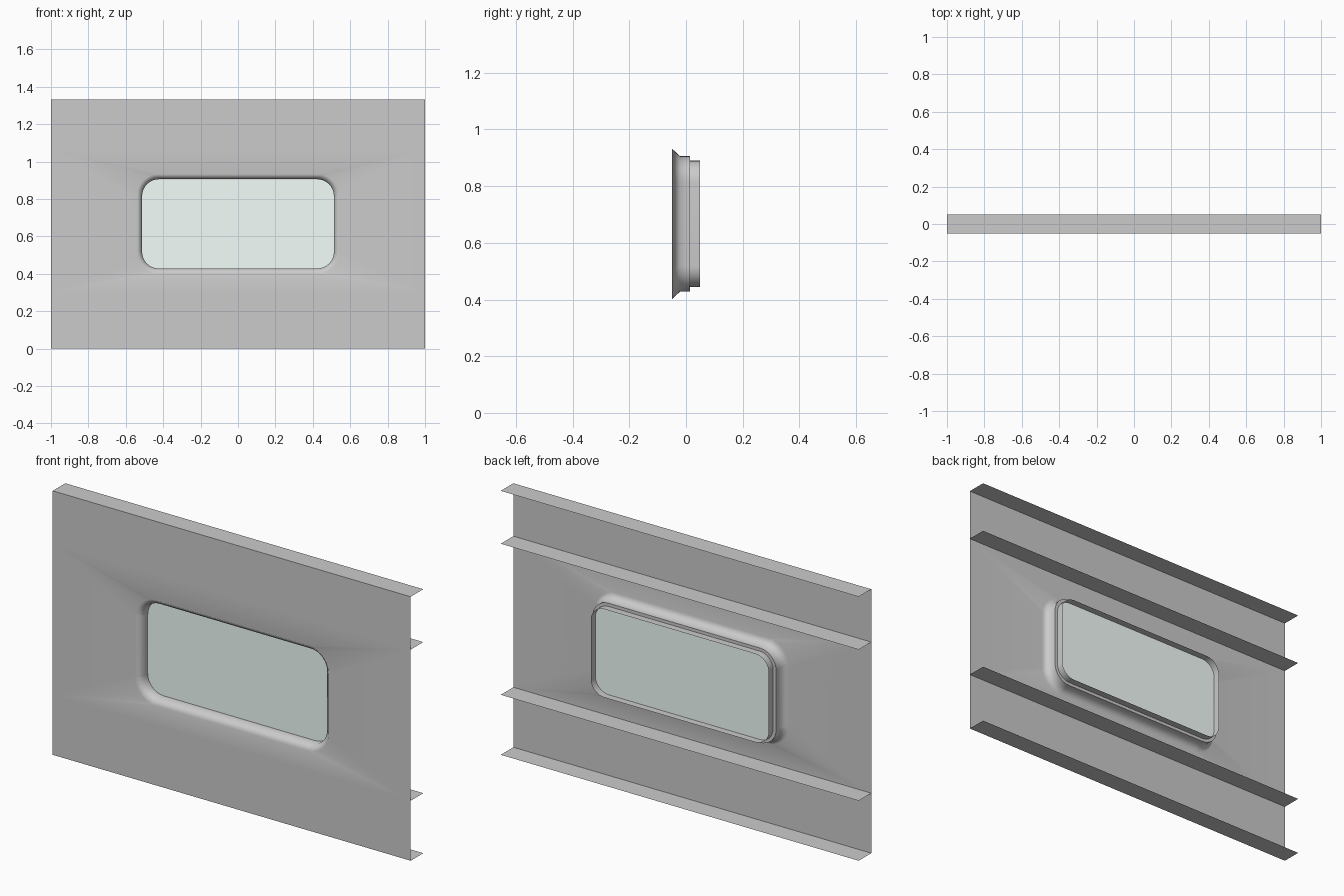
import bpy, bmesh, math

if "Cube" in bpy.data.objects:
    bpy.data.objects.remove(bpy.data.objects["Cube"])

CZ = 0.667            # window centre height
FRONT, BACK = -0.05, 0.05
H = 1.333
LOW, HIGH = 0.303, 1.066   # middle stringer heights
SEG = 8


def rounded(hw, hh, r, y):
    """Rounded rectangle points in the xz plane at depth y."""
    pts = []
    for k, (sx, sz) in enumerate([(1, 1), (-1, 1), (-1, -1), (1, -1)]):
        for i in range(SEG + 1):
            a = math.pi / 2 * (k + i / SEG)
            pts.append((sx * (hw - r) + r * math.cos(a), y,
                        CZ + sz * (hh - r) + r * math.sin(a)))
    return pts


def finish(name, bm, angle=60, weighted=False):
    me = bpy.data.meshes.new(name)
    bm.to_mesh(me)
    bm.free()
    ob = bpy.data.objects.new(name, me)
    bpy.context.collection.objects.link(ob)
    bpy.ops.object.select_all(action='DESELECT')
    ob.select_set(True)
    bpy.context.view_layer.objects.active = ob
    bpy.ops.object.shade_smooth_by_angle(angle=math.radians(angle))
    if weighted:
        mod = ob.modifiers.new("weighted", 'WEIGHTED_NORMAL')
        mod.keep_sharp = True
    return ob


def bridge(bm, a, b):
    n = len(a)
    for i in range(n):
        j = (i + 1) % n
        bm.faces.new((a[i], a[j], b[j], b[i]))


# Wall sheet with the pressed window recess
bm = bmesh.new()
rings = [[bm.verts.new(p) for p in rounded(*s)] for s in [
    (0.541, 0.266, 0.115, FRONT),
    (0.513, 0.239, 0.09, -0.021),
    (0.513, 0.239, 0.09, 0.014)]]
for a, b in zip(rings, rings[1:]):
    bridge(bm, a, b)
corners = [bm.verts.new((x, FRONT, z)) for x, z in
           [(1, HIGH), (-1, HIGH), (-1, LOW), (1, LOW)]]
hole, n = rings[0], SEG + 1
for k in range(4):
    arc = hole[k * n:(k + 1) * n]
    for p, q in zip(arc, arc[1:]):
        bm.faces.new((corners[k], q, p))
    nxt = (k + 1) % 4
    bm.faces.new((corners[k], corners[nxt], hole[nxt * n], arc[-1]))
# Plain strips above and below
for z, (l, r) in ((H, (1, 0)), (0, (2, 3))):
    a = bm.verts.new((-1, FRONT, z))
    b = bm.verts.new((1, FRONT, z))
    bm.faces.new((corners[l], corners[r], b, a))
bmesh.ops.recalc_face_normals(bm, faces=bm.faces)
bm.normal_update()
if max(bm.faces, key=lambda f: f.calc_area()).normal.y > 0:
    bmesh.ops.reverse_faces(bm, faces=bm.faces)
finish("wall_sheet", bm, 60, True)

# Horizontal stringers behind the sheet
for i, z in enumerate((0, LOW, HIGH, H)):
    bm = bmesh.new()
    bm.faces.new([bm.verts.new(p) for p in
                  [(-1, FRONT, z), (1, FRONT, z), (1, BACK, z), (-1, BACK, z)]])
    finish(f"stringer_{i + 1}", bm)

# Window frame: flat step and rear collar
bm = bmesh.new()
rings = [[bm.verts.new(p) for p in rounded(*s)] for s in [
    (0.513, 0.239, 0.09, 0.014),
    (0.497, 0.223, 0.075, 0.014),
    (0.497, 0.223, 0.075, BACK)]]
for a, b in zip(rings, rings[1:]):
    bridge(bm, a, b)
bmesh.ops.recalc_face_normals(bm, faces=bm.faces)
finish("window_frame", bm, 40)

# Glass pane
bm = bmesh.new()
bm.faces.new([bm.verts.new(p) for p in rounded(0.512, 0.238, 0.089, 0.011)])
glass = finish("window_glass", bm)
mat = bpy.data.materials.new("pale_glass")
mat.diffuse_color = (0.9, 1.0, 0.97, 1)
mat.use_nodes = True
mat.node_tree.nodes["Principled BSDF"].inputs["Base Color"].default_value = mat.diffuse_color
glass.data.materials.append(mat)
